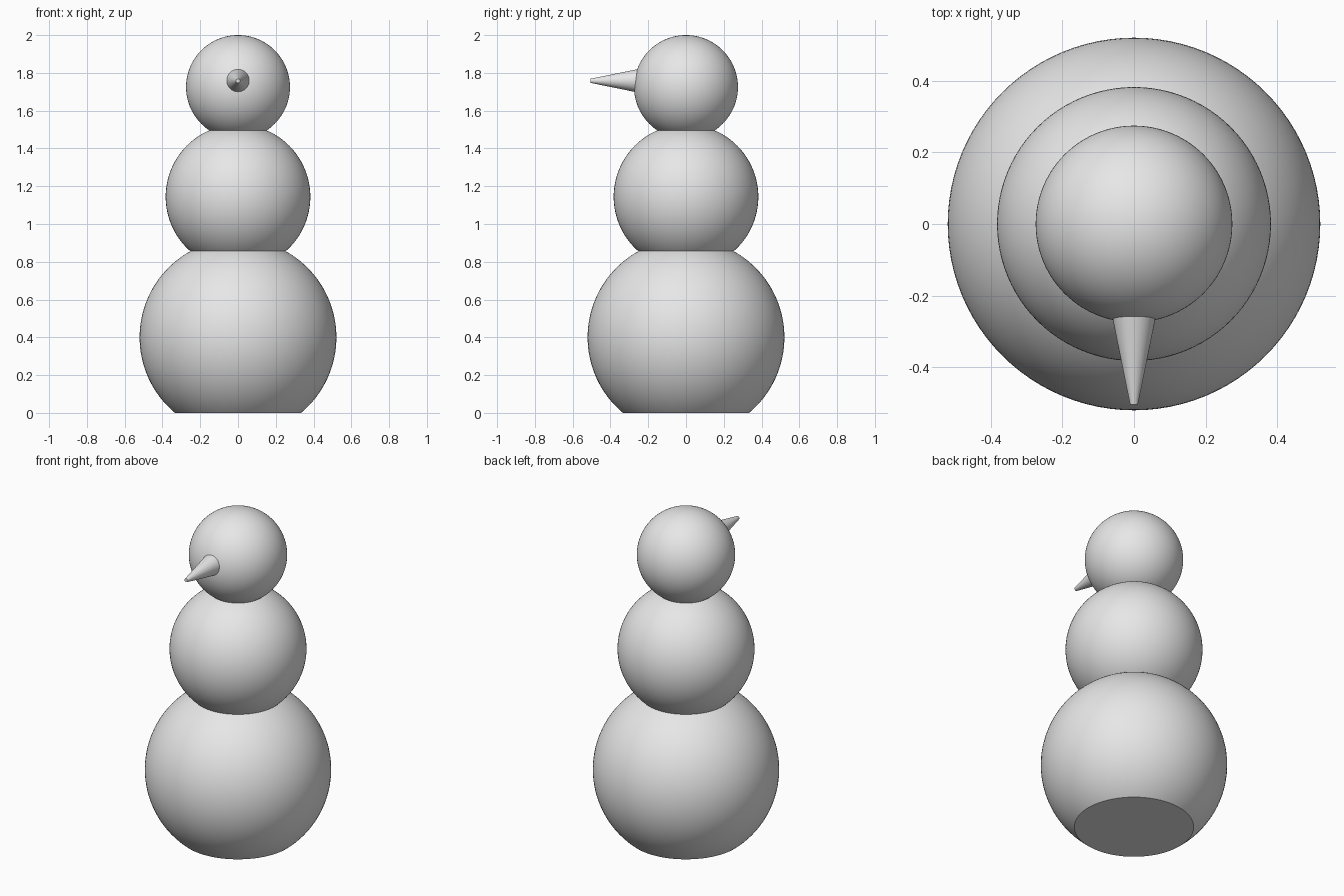
import bpy, bmesh, math
from mathutils import Matrix, Vector

cube = bpy.data.objects.get("Cube")
if cube:
    bpy.data.objects.remove(cube, do_unlink=True)

# One plain grey for the whole figure
GREY = (0.8, 0.8, 0.8, 1.0)
grey = bpy.data.materials.new("light_grey")
grey.use_nodes = True
grey.diffuse_color = GREY
grey.node_tree.nodes["Principled BSDF"].inputs["Base Color"].default_value = GREY


def finish(name, bm):
    """Turn a bmesh into a smooth object that keeps its sharp rims."""
    bmesh.ops.recalc_face_normals(bm, faces=bm.faces)
    mesh = bpy.data.meshes.new(name)
    bm.to_mesh(mesh)
    bm.free()
    mesh.materials.append(grey)
    obj = bpy.data.objects.new(name, mesh)
    bpy.context.collection.objects.link(obj)
    bpy.ops.object.select_all(action="DESELECT")
    obj.select_set(True)
    bpy.context.view_layer.objects.active = obj
    bpy.ops.object.shade_smooth_by_angle(angle=math.radians(30))


def ball(name, radius, height, floor=None):
    """Snowball centred on the z axis, cut flat at the floor if given."""
    bm = bmesh.new()
    bmesh.ops.create_uvsphere(bm, u_segments=96, v_segments=64, radius=radius,
                              matrix=Matrix.Translation((0, 0, height)))
    if floor is not None:
        cut = bmesh.ops.bisect_plane(
            bm, geom=bm.verts[:] + bm.edges[:] + bm.faces[:],
            plane_co=(0, 0, floor), plane_no=(0, 0, -1), clear_outer=True)
        rim = [e for e in cut["geom_cut"] if isinstance(e, bmesh.types.BMEdge)]
        bmesh.ops.contextual_create(bm, geom=rim)
    finish(name, bm)


# Stacked snowballs
ball("lower_body", 0.521, 0.4, floor=0)
ball("upper_body", 0.383, 1.144)
ball("head", 0.275, 1.725)

# Blunt tapered nose pointing forward, rooted inside the head
root = Vector((0, -0.2, 1.758))
tip = Vector((0, -0.505, 1.758))
bm = bmesh.new()
bmesh.ops.create_cone(
    bm, cap_ends=True, segments=48, radius1=0.073, radius2=0.011,
    depth=(tip - root).length,
    matrix=Matrix.Translation((root + tip) / 2) @ Matrix.Rotation(math.pi / 2, 4, "X"))
finish("nose", bm)
